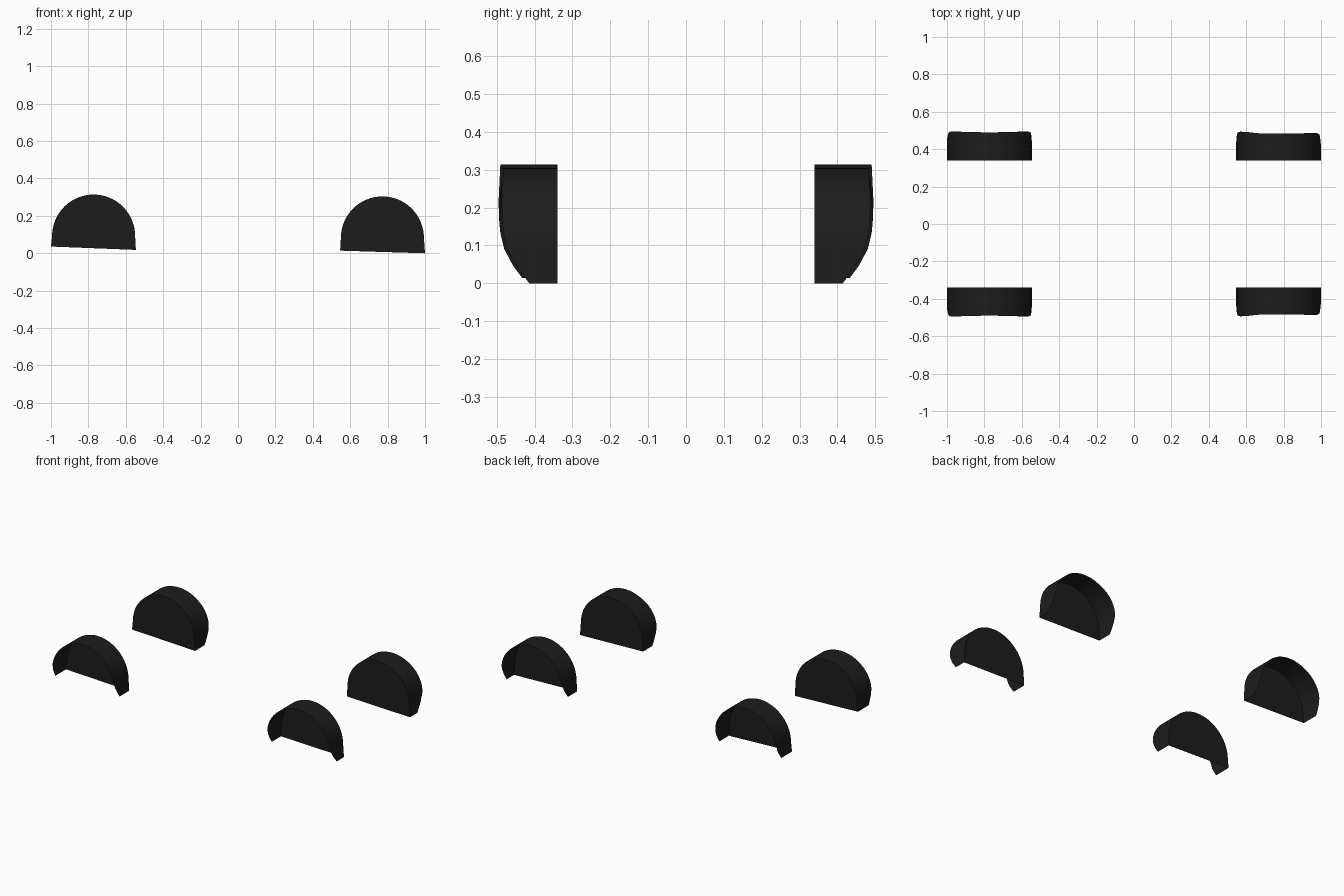
import bpy, bmesh, math

if "Cube" in bpy.data.objects:
    bpy.data.objects.remove(bpy.data.objects["Cube"])

INNER_Y = 0.339
# outer rim distance from the centreline, by height (body side curvature)
RIM = [(0.0, 0.422), (0.045, 0.456), (0.09, 0.480), (0.13, 0.490),
       (0.17, 0.494), (0.22, 0.495), (0.32, 0.490)]

black = bpy.data.materials.new("black_plastic")
black.diffuse_color = (0.012, 0.012, 0.012, 1)
black.use_nodes = True
black.node_tree.nodes["Principled BSDF"].inputs["Base Color"].default_value = black.diffuse_color


def rim_y(z):
    for (z0, y0), (z1, y1) in zip(RIM, RIM[1:]):
        if z <= z1:
            return y0 + (y1 - y0) * (z - z0) / (z1 - z0)
    return RIM[-1][1]


def arch_profile(cx, cz, r, left, right):
    """Half circle with two short legs ending at the points left and right."""
    pts = []
    start, end = (cx - r, cz), (cx + r, cz)
    for i in range(4):
        t = i / 4
        pts.append((left[0] + (start[0] - left[0]) * t, left[1] + (start[1] - left[1]) * t))
    for i in range(33):
        a = math.pi * (1 - i / 32)
        pts.append((cx + r * math.cos(a), cz + r * math.sin(a)))
    for i in range(1, 5):
        t = i / 4
        pts.append((end[0] + (right[0] - end[0]) * t, end[1] + (right[1] - end[1]) * t))
    return pts


def wheel_liner(name, profile, side, taper):
    bm = bmesh.new()
    inner, outer = [], []
    for x, z in profile:
        y = rim_y(z) - taper * min(max((x - 0.56) / 0.12, 0), 1)
        inner.append(bm.verts.new((x, side * INNER_Y, z)))
        outer.append(bm.verts.new((x, side * y, z)))
    # curved tunnel wall, open towards the outside and the bottom
    for i in range(len(profile) - 1):
        bm.faces.new((inner[i], inner[i + 1], outer[i + 1], outer[i]))
    # flat inner panel
    bm.faces.new(inner)
    bmesh.ops.recalc_face_normals(bm, faces=bm.faces)
    me = bpy.data.meshes.new(name)
    bm.to_mesh(me)
    bm.free()
    me.materials.append(black)
    ob = bpy.data.objects.new(name, me)
    bpy.context.collection.objects.link(ob)
    bpy.ops.object.select_all(action='DESELECT')
    ob.select_set(True)
    bpy.context.view_layer.objects.active = ob
    bpy.ops.object.shade_smooth_by_angle(angle=math.radians(40))


left_arch = arch_profile(-0.772, 0.092, 0.222, (-1.0, 0.036), (-0.546, 0.018))
right_arch = arch_profile(0.772, 0.082, 0.222, (0.546, 0.014), (1.0, 0.0))

for side, label in ((-1, "near"), (1, "far")):
    wheel_liner(f"left_wheel_liner_{label}", left_arch, side, 0.0)
    wheel_liner(f"right_wheel_liner_{label}", right_arch, side, 0.008)
